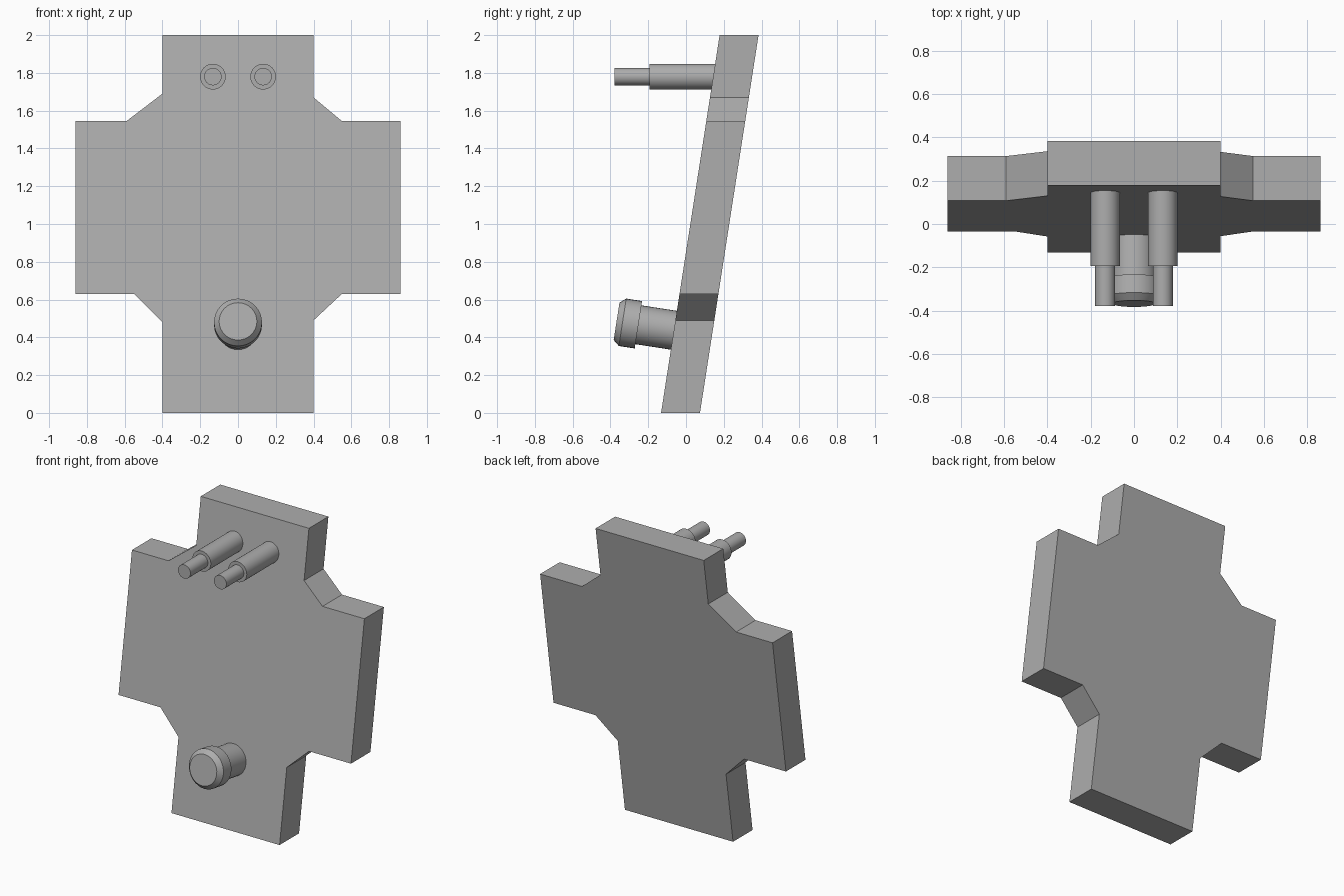
import bpy, bmesh, math
from mathutils import Vector

if "Cube" in bpy.data.objects:
    bpy.data.objects.remove(bpy.data.objects["Cube"])

SLOPE = 0.155        # lean of the plate: y shift per unit of height
FRONT = -0.132       # front face y at the base
THICK = 0.206

# Mid-dark grey shared by all parts
grey = bpy.data.materials.new("dark_grey")
grey.diffuse_color = (0.42, 0.42, 0.42, 1)
grey.use_nodes = True
grey.node_tree.nodes["Principled BSDF"].inputs["Base Color"].default_value = grey.diffuse_color


def finish(name, bm):
    bmesh.ops.recalc_face_normals(bm, faces=bm.faces)
    mesh = bpy.data.meshes.new(name)
    bm.to_mesh(mesh)
    bm.free()
    mesh.materials.append(grey)
    obj = bpy.data.objects.new(name, mesh)
    bpy.context.collection.objects.link(obj)
    return obj


def lathe(name, profile, origin, axis, sides=32):
    """Closed turned solid; profile is (distance along axis, radius)."""
    bm = bmesh.new()
    rot = Vector(axis).to_track_quat('Z', 'X')
    rings = []
    for d, r in profile:
        ring = []
        for i in range(sides):
            a = 2 * math.pi * i / sides
            p = rot @ Vector((r * math.cos(a), r * math.sin(a), d))
            ring.append(bm.verts.new(Vector(origin) + p))
        rings.append(ring)
    for a, b in zip(rings, rings[1:]):
        for i in range(sides):
            j = (i + 1) % sides
            bm.faces.new((a[i], a[j], b[j], b[i]))
    bm.faces.new(rings[0])
    bm.faces.new(rings[-1])
    obj = finish(name, bm)
    bpy.ops.object.select_all(action='DESELECT')
    obj.select_set(True)
    bpy.context.view_layer.objects.active = obj
    bpy.ops.object.shade_smooth_by_angle(angle=math.radians(30))
    return obj


# Leaning cross-shaped plate (slightly uneven corner chamfers)
outline = [(-0.4, 0), (0.4, 0), (0.4, 0.49), (0.55, 0.63), (0.86, 0.63),
           (0.86, 1.545), (0.55, 1.545), (0.4, 1.67), (0.4, 2), (-0.4, 2),
           (-0.4, 1.69), (-0.59, 1.545), (-0.86, 1.545), (-0.86, 0.63),
           (-0.55, 0.63), (-0.4, 0.48)]
bm = bmesh.new()
face = bm.faces.new([bm.verts.new((x, FRONT + SLOPE * z, z)) for x, z in outline])
ext = bmesh.ops.extrude_face_region(bm, geom=[face], use_keep_orig=True)
bmesh.ops.translate(bm, vec=(0, THICK, 0),
                    verts=[v for v in ext['geom'] if isinstance(v, bmesh.types.BMVert)])
finish("plate", bm)

# Two stepped horizontal pegs near the top
for side, x in (("left", -0.133), ("right", 0.133)):
    lathe("peg_" + side,
          [(-0.04, 0.068), (0.35, 0.068), (0.35, 0.046), (0.534, 0.046)],
          (x, 0.156, 1.78), (0, -1, 0))

# Knob standing square to the leaning plate
zk = 0.4375
lathe("knob",
      [(-0.05, 0.104), (0.19, 0.104), (0.19, 0.127), (0.275, 0.127), (0.307, 0.1)],
      (0, FRONT + SLOPE * zk, zk), (0, -1, SLOPE))
